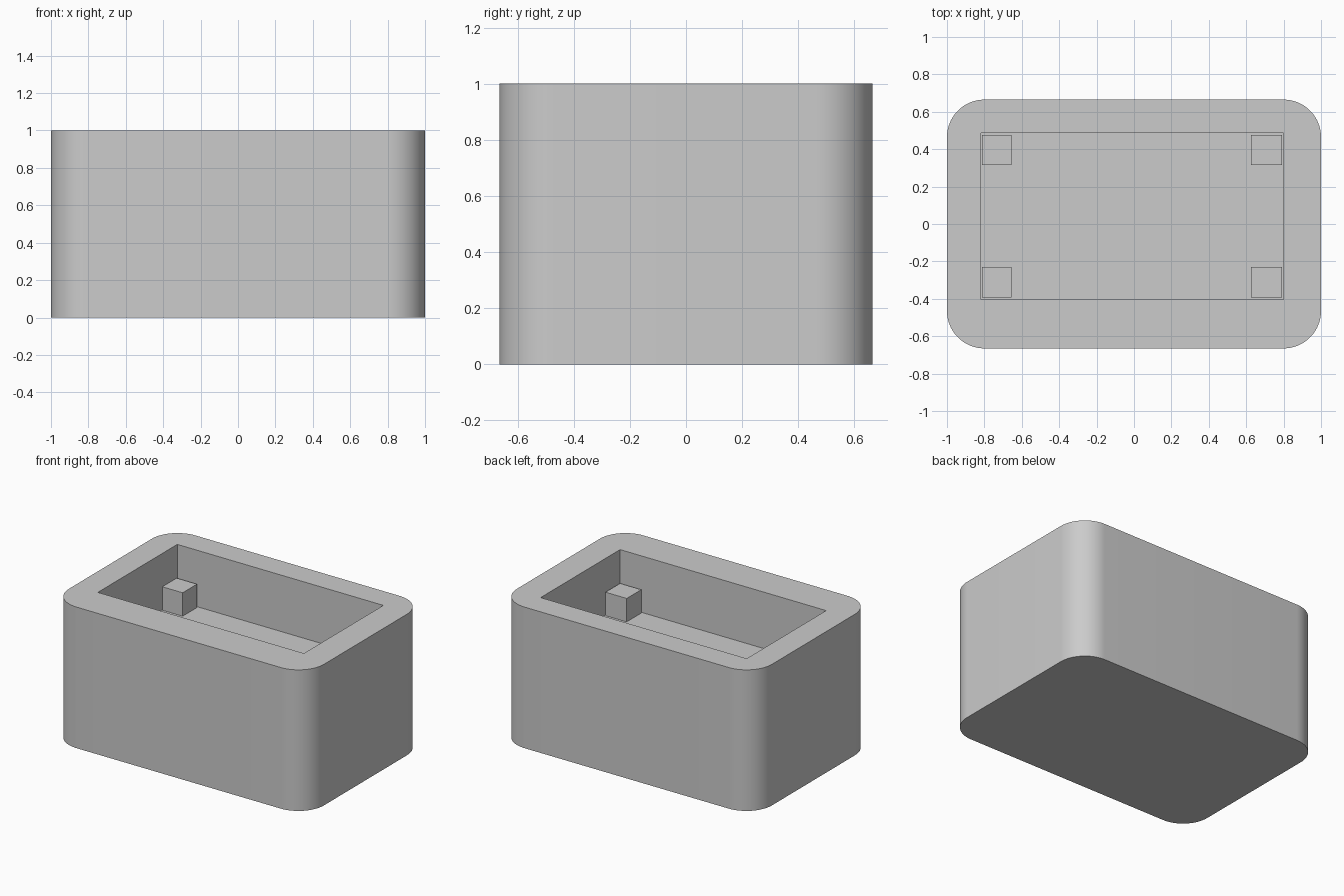
import bpy, bmesh
from mathutils import Vector

cube = bpy.data.objects.get("Cube")
if cube:
    bpy.data.objects.remove(cube, do_unlink=True)

GREY = (0.6, 0.6, 0.6, 1.0)
FLOOR = 0.60      # height of the tray floor
POST_TOP = 0.766

grey = bpy.data.materials.new("plain_grey")
grey.use_nodes = True
grey.diffuse_color = GREY
grey.node_tree.nodes["Principled BSDF"].inputs["Base Color"].default_value = GREY


def box(name, x, y, z, corner_radius=0.0):
    """Box spanning the given ranges, with optionally rounded upright edges."""
    bm = bmesh.new()
    bmesh.ops.create_cube(bm, size=1)
    for v in bm.verts:
        v.co = Vector([(r[0] + r[1]) / 2 + c * (r[1] - r[0])
                       for c, r in zip(v.co, (x, y, z))])
    if corner_radius:
        upright = [e for e in bm.edges
                   if abs(e.verts[0].co.z - e.verts[1].co.z) > 0.01]
        bmesh.ops.bevel(bm, geom=upright, offset=corner_radius, segments=16,
                        profile=0.5, affect='EDGES')
    mesh = bpy.data.meshes.new(name)
    bm.to_mesh(mesh)
    bm.free()
    mesh.materials.append(grey)
    obj = bpy.data.objects.new(name, mesh)
    bpy.context.collection.objects.link(obj)
    return obj


# Rounded block with a rectangular recess cut into the top
body = box("body", (-1, 1), (-0.665, 0.665), (0, 1), corner_radius=0.2)
cutter = box("recess_cutter", (-0.817, 0.799), (-0.403, 0.487), (FLOOR, 1.2))
cutter.hide_render = True
cut = body.modifiers.new("recess", 'BOOLEAN')
cut.operation = 'DIFFERENCE'
cut.solver = 'EXACT'
cut.object = cutter
bpy.ops.object.select_all(action='DESELECT')
body.select_set(True)
bpy.context.view_layer.objects.active = body
bpy.ops.object.modifier_apply(modifier=cut.name)
bpy.data.objects.remove(cutter, do_unlink=True)
bpy.ops.object.shade_smooth_by_angle(angle=0.5)

# Small mounting posts in the recess corners
columns = {"right": (-0.814, -0.655), "left": (0.626, 0.792)}
rows = {"front": (-0.393, -0.23), "back": (0.315, 0.476)}
for row, y in rows.items():
    for side, x in columns.items():
        box(f"{row}_{side}_post", x, y, (FLOOR, POST_TOP))
